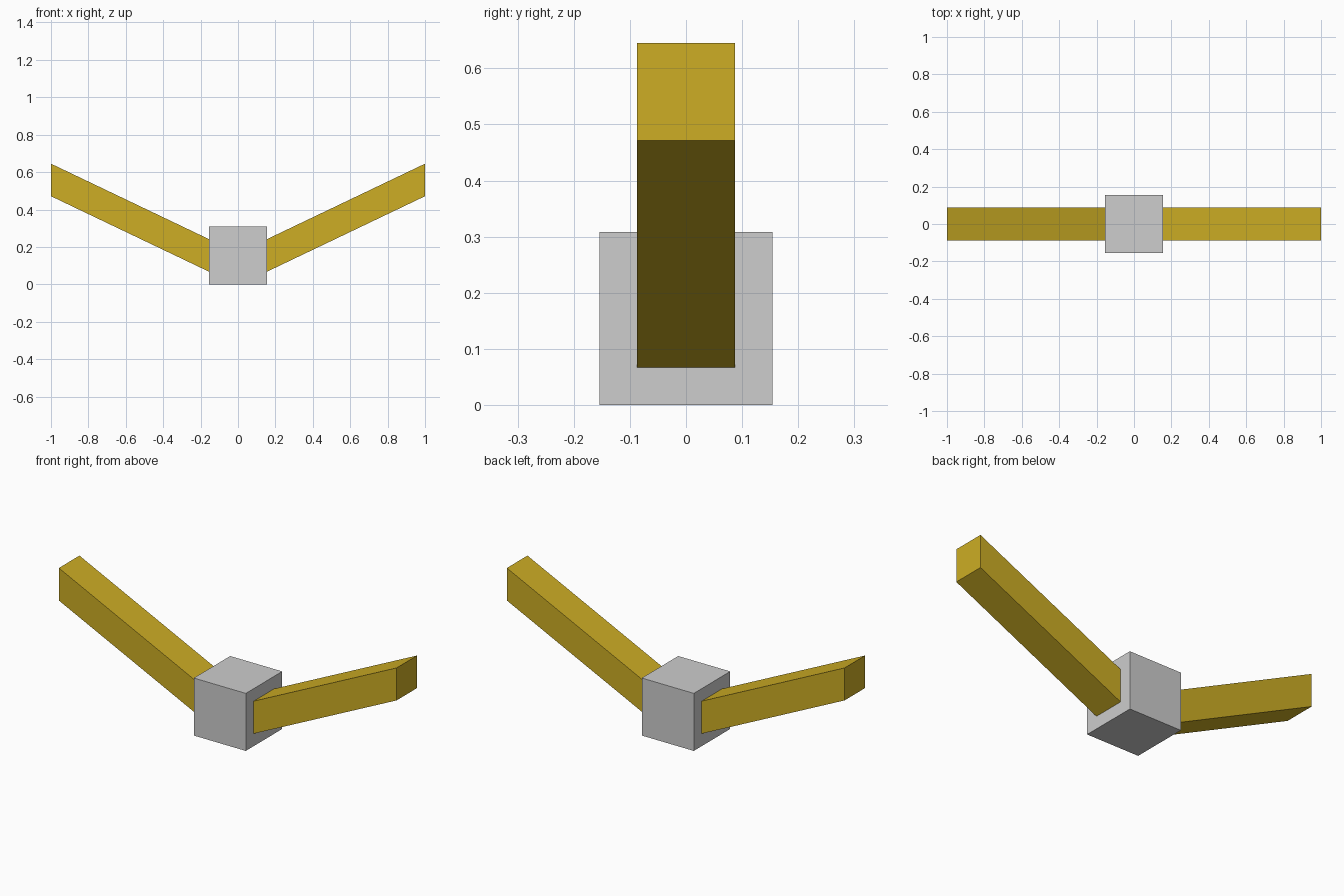
import bpy
import bmesh

if "Cube" in bpy.data.objects:
    bpy.data.objects.remove(bpy.data.objects["Cube"])


def material(name, color):
    m = bpy.data.materials.new(name)
    m.diffuse_color = (*color, 1)
    m.use_nodes = True
    m.node_tree.nodes["Principled BSDF"].inputs["Base Color"].default_value = m.diffuse_color
    return m


grey = material("light_grey", (0.61, 0.61, 0.61))
gold = material("gold", (0.61, 0.42, 0.018))

HALF = 0.154           # half width of the core cube
ARM = 0.087            # half thickness of each arm
RISE = 0.404           # height gained from root to tip


def prism(name, profile, half_depth, mat):
    """Extrude an x-z outline along y."""
    bm = bmesh.new()
    face = bm.faces.new([bm.verts.new((x, -half_depth, z)) for x, z in profile])
    out = bmesh.ops.extrude_face_region(bm, geom=[face])
    verts = [v for v in out["geom"] if isinstance(v, bmesh.types.BMVert)]
    bmesh.ops.translate(bm, verts=verts, vec=(0, 2 * half_depth, 0))
    bmesh.ops.recalc_face_normals(bm, faces=bm.faces)
    mesh = bpy.data.meshes.new(name)
    bm.to_mesh(mesh)
    bm.free()
    mesh.materials.append(mat)
    obj = bpy.data.objects.new(name, mesh)
    bpy.context.collection.objects.link(obj)


# Central cube
prism("core_cube", [(-HALF, 0), (HALF, 0), (HALF, 2 * HALF), (-HALF, 2 * HALF)],
      HALF, grey)

# Sheared arms rising outward from the cube's side faces
for side, name in ((-1, "left_arm"), (1, "right_arm")):
    low, high = HALF - ARM, HALF + ARM
    prism(name, [(side * HALF, low), (side, low + RISE),
                 (side, high + RISE), (side * HALF, high)], ARM, gold)
